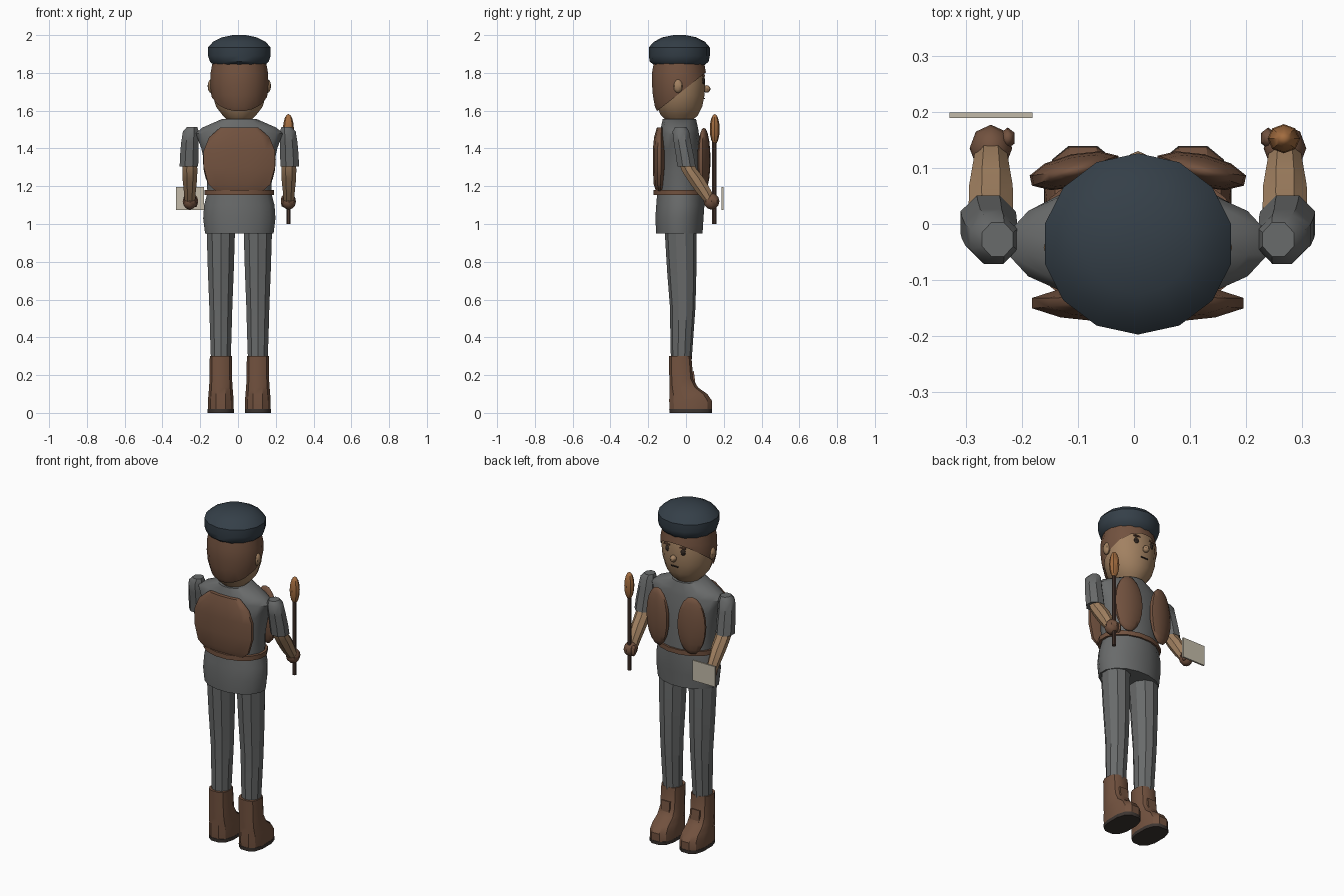
import bpy, bmesh, math
from mathutils import Vector

CX = 0.007  # centre line of the body


def mat(name, c):
    m = bpy.data.materials.new(name)
    m.diffuse_color = (*c, 1)
    return m


GREY = mat("cloth", (0.14, 0.145, 0.145))
BROWN = mat("leather", (0.17, 0.085, 0.05))
SKIN = mat("skin", (0.36, 0.22, 0.12))
NAVY = mat("felt", (0.035, 0.05, 0.065))
DARK = mat("dark", (0.03, 0.02, 0.015))
WOOD = mat("wood", (0.07, 0.04, 0.03))
FLAME = mat("amber", (0.36, 0.15, 0.05))
PAPER = mat("paper", (0.55, 0.5, 0.4))
SOLE = mat("sole", (0.045, 0.035, 0.03))


def finish(bm, name, m, angle=40):
    bmesh.ops.recalc_face_normals(bm, faces=bm.faces)
    me = bpy.data.meshes.new(name)
    bm.to_mesh(me)
    bm.free()
    ob = bpy.data.objects.new(name, me)
    bpy.context.collection.objects.link(ob)
    me.materials.append(m)
    bpy.ops.object.select_all(action='DESELECT')
    ob.select_set(True)
    bpy.context.view_layer.objects.active = ob
    if angle:
        bpy.ops.object.shade_smooth_by_angle(angle=math.radians(angle))
    return ob


def loft(name, m, rings, n=12, x=CX, power=1.0, angle=40):
    """Rings are (z, centre dx, y min, y max, half width)."""
    bm = bmesh.new()
    loops = []
    for z, dx, y0, y1, rx in rings:
        loop = []
        for i in range(n):
            a = 2 * math.pi * (i + 0.5) / n
            c, s = math.cos(a), math.sin(a)
            px = math.copysign(abs(c) ** power, c) * rx
            py = math.copysign(abs(s) ** power, s) * (y1 - y0) / 2
            loop.append(bm.verts.new((x + dx + px, (y0 + y1) / 2 + py, z)))
        loops.append(loop)
    for a, b in zip(loops, loops[1:]):
        for i in range(n):
            j = (i + 1) % n
            bm.faces.new((a[i], a[j], b[j], b[i]))
    bm.faces.new(loops[0])
    bm.faces.new(loops[-1])
    return finish(bm, name, m, angle)


def ball(name, m, loc, r, u=12, v=8, cut=None, angle=40):
    bm = bmesh.new()
    bmesh.ops.create_uvsphere(bm, u_segments=u, v_segments=v, radius=1)
    for p in bm.verts:
        p.co = Vector(p.co[i] * r[i] + loc[i] for i in range(3))
    if cut:
        bmesh.ops.bisect_plane(bm, geom=bm.verts[:] + bm.edges[:] + bm.faces[:],
                               plane_co=cut[0], plane_no=cut[1], clear_outer=True)
        bmesh.ops.holes_fill(bm, edges=[e for e in bm.edges if e.is_boundary])
    return finish(bm, name, m, angle)


def box(name, m, loc, size, tilt=0):
    bm = bmesh.new()
    bmesh.ops.create_cube(bm, size=1)
    for p in bm.verts:
        p.co = Vector(p.co[i] * size[i] for i in range(3))
    ob = finish(bm, name, m, 0)
    ob.location = loc
    ob.rotation_euler.x = tilt
    return ob


# tunic: skirt, torso, belt
loft("tunic_skirt", GREY, [
    (0.95, 0, -0.16, 0.09, 0.185), (1.03, 0, -0.165, 0.095, 0.195),
    (1.10, 0, -0.16, 0.10, 0.19), (1.165, 0, -0.155, 0.10, 0.172)], n=16)
loft("torso", GREY, [
    (1.16, 0, -0.155, 0.10, 0.172), (1.28, 0, -0.15, 0.095, 0.178),
    (1.40, 0, -0.145, 0.085, 0.205), (1.48, 0, -0.14, 0.07, 0.235),
    (1.51, 0, -0.135, 0.065, 0.20), (1.555, 0, -0.125, 0.055, 0.095)], n=16)
loft("belt", BROWN, [
    (1.153, 0, -0.175, 0.11, 0.188), (1.18, 0, -0.175, 0.11, 0.188)], n=16)
ball("collar_drop", GREY, (CX, -0.142, 1.475), (0.018, 0.015, 0.025), 8, 6)

# back pack and chest pouches
loft("back_pack", BROWN, [
    (1.175, 0, -0.16, -0.12, 0.13), (1.21, 0, -0.172, -0.115, 0.17),
    (1.30, 0, -0.177, -0.105, 0.195), (1.39, 0, -0.177, -0.105, 0.195),
    (1.46, 0, -0.17, -0.11, 0.165), (1.51, 0, -0.155, -0.115, 0.105)], n=12, angle=60)
for s, side in ((-1, "left"), (1, "right")):
    X = CX + s * 0.112
    ob = ball("chest_pouch_" + side, BROWN, (0, 0, 0), (0.085, 0.03, 0.17), 10, 10, angle=60)
    ob.location = (X, 0.095, 1.34)
    ob.rotation_euler.z = -s * 0.22

    # arm: sleeve, forearm, hand
    A = CX + s * 0.262
    loft("sleeve_" + side, GREY, [
        (1.305, s * 0.005, -0.05, 0.055, 0.053), (1.36, s * 0.003, -0.057, 0.045, 0.053),
        (1.43, 0, -0.068, 0.03, 0.05), (1.49, -s * 0.005, -0.075, 0.02, 0.045),
        (1.513, -s * 0.012, -0.06, 0.005, 0.03)], n=8, x=A)
    loft("forearm_" + side, SKIN, [
        (1.12, 0, 0.095, 0.155, 0.03), (1.17, 0, 0.05, 0.14, 0.034),
        (1.24, 0, 0.0, 0.10, 0.042), (1.29, 0, -0.03, 0.06, 0.043),
        (1.33, 0, -0.035, 0.04, 0.04)], n=8, x=A)
    ball("hand_" + side, BROWN, (A, 0.135, 1.12), (0.038, 0.042, 0.044), 8, 6)
    ball("thumb_" + side, BROWN, (A + 0.03 * (1 if s < 0 else -1), 0.153, 1.12),
         (0.015, 0.02, 0.032), 6, 5)

    # leg and boot
    L = CX + s * 0.098
    loft("leg_" + side, GREY, [
        (0.28, 0, -0.08, 0.03, 0.055), (0.42, 0, -0.083, 0.04, 0.06),
        (0.56, 0, -0.085, 0.05, 0.064), (0.75, 0, -0.10, 0.055, 0.072),
        (1.0, 0, -0.115, 0.055, 0.08)], n=10, x=L, angle=25)
    loft("boot_" + side, BROWN, [
        (0.02, 0, -0.09, 0.14, 0.07), (0.065, 0, -0.092, 0.14, 0.07),
        (0.10, 0, -0.09, 0.115, 0.067), (0.135, 0, -0.09, 0.065, 0.064),
        (0.18, 0, -0.09, 0.04, 0.061), (0.30, 0, -0.092, 0.03, 0.06)],
        n=12, x=L, power=0.75, angle=30)
    loft("boot_sole_" + side, SOLE, [
        (0, 0, -0.09, 0.14, 0.071), (0.02, 0, -0.092, 0.142, 0.071)],
        n=12, x=L, power=0.75)
    box("boot_tongue_" + side, BROWN, (L, 0.04, 0.175), (0.055, 0.014, 0.09), 0.12)

    # ear and eye
    ball("ear_" + side, SKIN, (CX + s * 0.148, -0.042, 1.73), (0.02, 0.026, 0.037), 8, 6)
    ball("eye_" + side, DARK, (CX + s * 0.05, 0.088, 1.757), (0.016, 0.012, 0.019), 8, 6)
    box("eyebrow_" + side, BROWN, (CX + s * 0.05, 0.094, 1.785), (0.04, 0.012, 0.008))

# head, hair, face
loft("head", SKIN, [
    (1.545, 0, -0.10, 0.03, 0.06), (1.575, 0, -0.135, 0.065, 0.09),
    (1.62, 0, -0.155, 0.088, 0.125), (1.68, 0, -0.168, 0.10, 0.144),
    (1.74, 0, -0.175, 0.104, 0.15), (1.80, 0, -0.175, 0.10, 0.148),
    (1.87, 0, -0.16, 0.085, 0.135)], n=16)
hair = loft("hair", BROWN, [
    (1.585, 0, -0.15, 0.07, 0.10), (1.62, 0, -0.167, 0.095, 0.132),
    (1.68, 0, -0.178, 0.107, 0.151), (1.74, 0, -0.183, 0.111, 0.157),
    (1.80, 0, -0.183, 0.109, 0.155), (1.87, 0, -0.17, 0.095, 0.142)], n=16)
bm = bmesh.new()
bm.from_mesh(hair.data)
bmesh.ops.bisect_plane(bm, geom=bm.verts[:] + bm.edges[:] + bm.faces[:],
                       plane_co=(0, -0.15, 1.60), plane_no=(0, 0.62, -0.78), clear_outer=True)
bm.to_mesh(hair.data)
bm.free()
ball("nose", SKIN, (CX, 0.11, 1.715), (0.019, 0.02, 0.02), 8, 6)
box("mouth", DARK, (CX, 0.095, 1.665), (0.045, 0.01, 0.006))

# beret
loft("beret", NAVY, [
    (1.838, 0, -0.165, 0.095, 0.135), (1.86, 0, -0.192, 0.12, 0.16),
    (1.89, 0, -0.197, 0.126, 0.17), (1.935, 0, -0.197, 0.126, 0.17),
    (1.965, 0, -0.17, 0.10, 0.142), (1.988, 0, -0.125, 0.055, 0.095),
    (2.0, 0, -0.065, -0.005, 0.035)], n=14)

# torch and paper
T = CX + 0.26
loft("torch_staff", WOOD, [
    (1.0, 0, 0.138, 0.162, 0.012), (1.45, 0, 0.138, 0.162, 0.012)], n=8, x=T)
ball("torch_head", FLAME, (T, 0.152, 1.502), (0.029, 0.026, 0.08), 8, 8)
box("paper_sheet", PAPER, (-0.255, 0.194, 1.135), (0.148, 0.01, 0.12))
